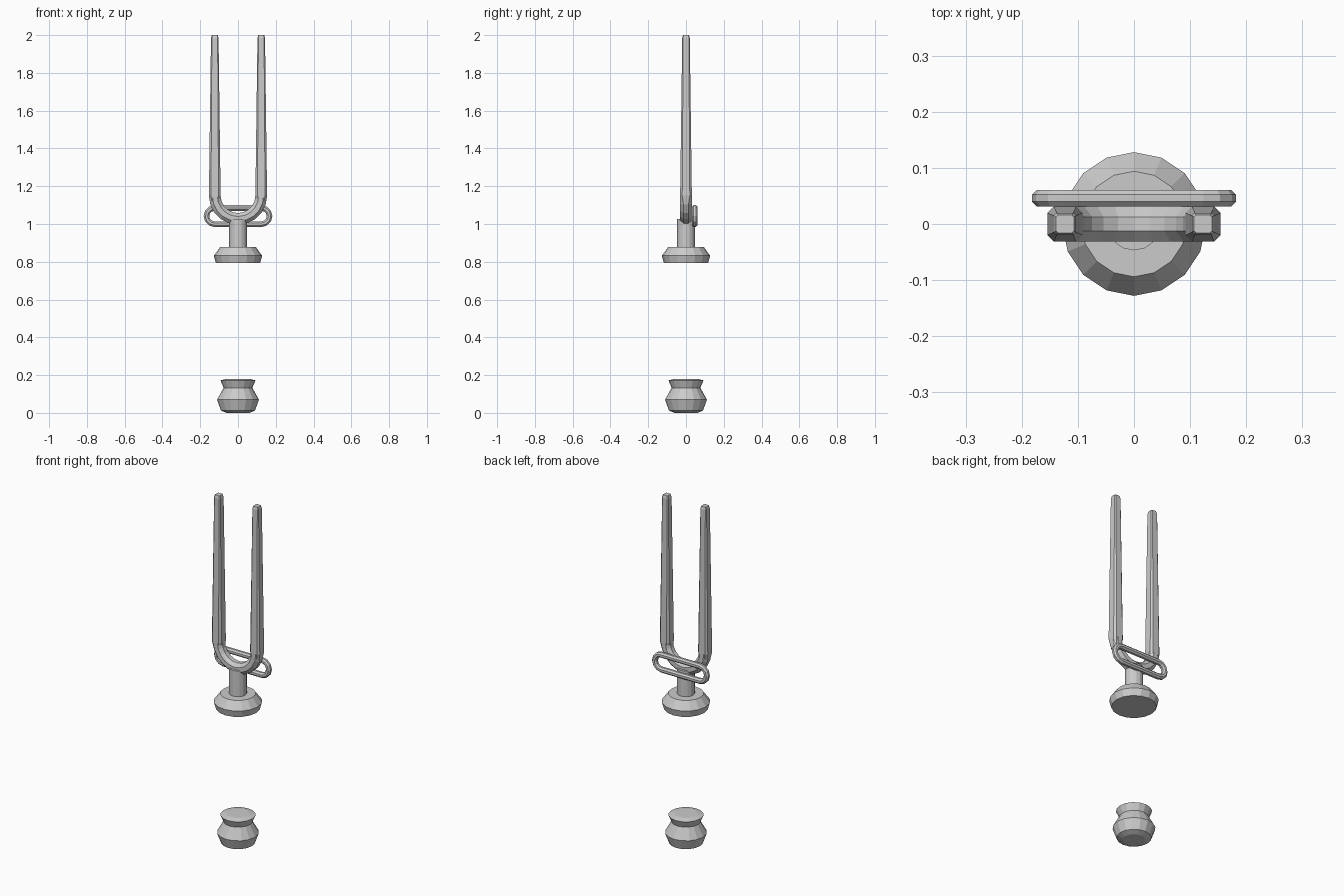
import bpy, bmesh
from math import sin, cos, pi
from mathutils import Vector

cube = bpy.data.objects.get("Cube")
if cube:
    bpy.data.objects.remove(cube)

GREY = (0.6, 0.6, 0.6, 1)
steel = bpy.data.materials.new("grey steel")
steel.use_nodes = True
steel.diffuse_color = GREY
steel.node_tree.nodes["Principled BSDF"].inputs["Base Color"].default_value = GREY


def loft(name, rings, closed=False):
    """Skin a list of equal rings of points; cap the ends unless closed."""
    bm = bmesh.new()
    loops = [[bm.verts.new(p) for p in ring] for ring in rings]
    pairs = list(zip(loops, loops[1:]))
    if closed:
        pairs.append((loops[-1], loops[0]))
    else:
        bm.faces.new(loops[0])
        bm.faces.new(loops[-1])
    n = len(loops[0])
    for a, b in pairs:
        for i in range(n):
            j = (i + 1) % n
            bm.faces.new((a[i], a[j], b[j], b[i]))
    bmesh.ops.recalc_face_normals(bm, faces=bm.faces)
    mesh = bpy.data.meshes.new(name)
    bm.to_mesh(mesh)
    bm.free()
    mesh.materials.append(steel)
    obj = bpy.data.objects.new(name, mesh)
    bpy.context.collection.objects.link(obj)
    return obj


def turned(name, profile, sides=16):
    """Lathe a (radius, height) profile round the z axis."""
    turn = [2 * pi * i / sides for i in range(sides)]
    return loft(name, [[(r * cos(t), r * sin(t), z) for t in turn] for r, z in profile])


def tube(name, path, radius, closed=False):
    """Sweep an octagon along (point, outward direction) pairs in the xz plane."""
    angles = [pi / 8 + pi / 4 * i for i in range(8)]
    r = radius / cos(pi / 8)
    side = Vector((0, 1, 0))
    return loft(name, [[p + r * (cos(a) * out + sin(a) * side) for a in angles]
                       for p, out in path], closed)


def arc(centre, radius, start, end, steps):
    path = []
    for i in range(steps + 1):
        a = start + (end - start) * i / steps
        out = Vector((cos(a), 0, sin(a)))
        path.append((Vector(centre) + radius * out, out))
    return path


def chamfered_square(x, z, half, cut):
    s = half - cut
    corners = [(half, s), (s, half), (-s, half), (-half, s),
               (-half, -s), (-s, -half), (s, -half), (half, -s)]
    return [(x + u, v, z) for u, v in corners]


# Pommel knob
turned("pommel", [(0.06, 0), (0.09, 0.012), (0.111, 0.07), (0.076, 0.133),
                  (0.093, 0.172), (0.06, 0.18)])

# Collar and stem
turned("collar", [(0.117, 0.793), (0.128, 0.832), (0.094, 0.878)])
turned("stem", [(0.047, 0.86), (0.047, 1.027)])

# U-shaped fork yoke
PRONG_X = 0.123
tube("fork_yoke", arc((0, 0, 1.15), PRONG_X, pi, 2 * pi, 10), 0.031)

# Tapering prongs
for label, sign in (("left", 1), ("right", -1)):
    sections = [(1.11, 0.024, 0.01), (1.15, 0.031, 0.011),
                (1.985, 0.02, 0.005), (2.0, 0.016, 0.004)]
    loft(label + "_prong", [chamfered_square(sign * PRONG_X, z, h, c)
                            for z, h, c in sections])

# Long link behind the yoke
link = [arc((s * 0.124, 0.046, 1.042), 0.043, start, start + pi, 6)
        for s, start in ((1, -pi / 2), (-1, pi / 2))]
tube("link", link[0] + link[1], 0.015, closed=True)
